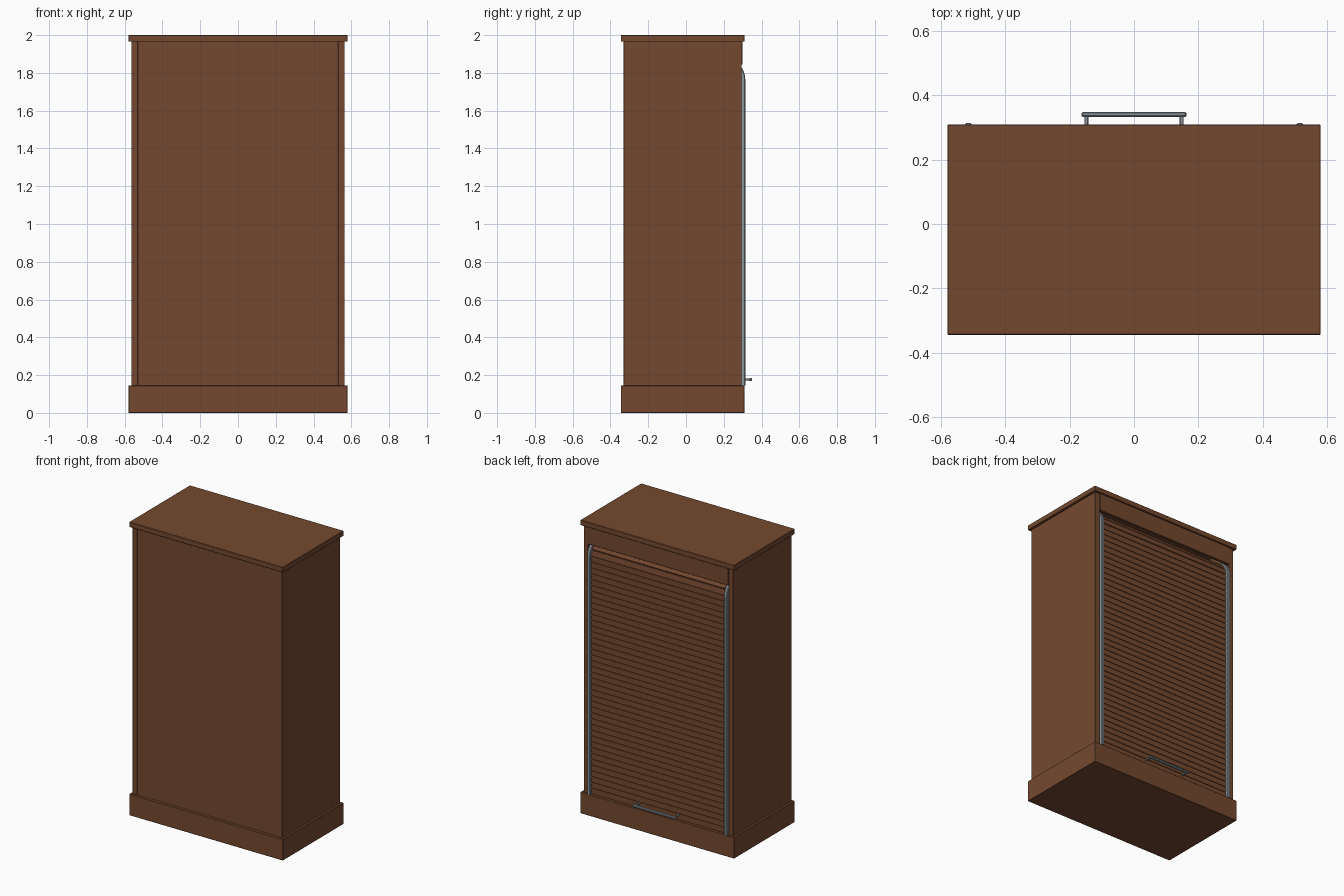
import bpy, bmesh
from math import sin, cos, pi
from mathutils import Matrix, Vector

old = bpy.data.objects.get("Cube")
if old:
    bpy.data.objects.remove(old, do_unlink=True)


def material(name, rgb):
    m = bpy.data.materials.new(name)
    m.use_nodes = True
    m.diffuse_color = (*rgb, 1)
    m.node_tree.nodes["Principled BSDF"].inputs["Base Color"].default_value = (*rgb, 1)
    return m


WOOD = material("brown wood", (0.175, 0.066, 0.029))
STEEL = material("grey steel", (0.27, 0.31, 0.34))


def add_object(name, bm, mat):
    bmesh.ops.recalc_face_normals(bm, faces=bm.faces)
    mesh = bpy.data.meshes.new(name)
    bm.to_mesh(mesh)
    bm.free()
    mesh.materials.append(mat)
    ob = bpy.data.objects.new(name, mesh)
    bpy.context.collection.objects.link(ob)
    return ob


def box(name, lo, hi, mat=WOOD, bevel=0.002):
    lo, hi = Vector(lo), Vector(hi)
    bm = bmesh.new()
    bmesh.ops.create_cube(bm, size=1, matrix=Matrix.Translation((lo + hi) / 2)
                          @ Matrix.Diagonal((*(hi - lo), 1)))
    ob = add_object(name, bm, mat)
    if bevel:
        mod = ob.modifiers.new("soft edges", "BEVEL")
        mod.width = bevel
        mod.segments = 1
    return ob


# Carcass
box("plinth", (-0.58, -0.345, 0), (0.58, 0.31, 0.145))
box("top_board", (-0.58, -0.345, 1.965), (0.58, 0.31, 2))
box("front_panel", (-0.535, -0.325, 0.14), (0.535, -0.305, 1.97), bevel=0)
box("header_board", (-0.53, 0.28, 1.845), (0.53, 0.3, 1.967))
for side, s in (("left", 1), ("right", -1)):
    xs = sorted((s * 0.53, s * 0.565))
    box(side + "_side_panel", (xs[0], -0.33, 0.14), (xs[1], 0.295, 1.97))

# Track followed by the shutter: straight up, then bending inward
BOTTOM, BEND, RADIUS = 0.145, 1.765, 0.1


def track(distance, y):
    """Position (y, z) and lean angle at a distance along the track."""
    straight = BEND - BOTTOM
    if distance <= straight:
        return y, BOTTOM + distance, 0
    a = min((distance - straight) / RADIUS, pi / 2)
    return y - RADIUS * (1 - cos(a)), BEND + RADIUS * sin(a), a


# Tambour slats
PITCH = 0.0395
bm = bmesh.new()
for i in range(45):
    y, z, lean = track((i + 0.5) * PITCH, 0.286)
    made = bmesh.ops.create_cube(bm, size=1, matrix=Matrix.Translation((0, y, z))
                                 @ Matrix.Rotation(lean, 4, "X")
                                 @ Matrix.Diagonal((1.055, 0.018, PITCH - 0.001, 1)))
    edges = {e for v in made["verts"] for e in v.link_edges
             if abs(e.verts[0].co.x - e.verts[1].co.x) > 0.5}
    bmesh.ops.bevel(bm, geom=list(edges), offset=0.005, segments=2,
                    profile=0.5, affect="EDGES")
add_object("tambour_slats", bm, WOOD)

# Steel guide rails swept along the track
for side, s in (("left", 1), ("right", -1)):
    bm = bmesh.new()
    straight = BEND - BOTTOM
    rings = []
    for d in [0] + [straight + RADIUS * pi / 2 * k / 8 for k in range(9)]:
        y, z, lean = track(d, 0.303)
        ring = []
        for dx, dn in ((-0.011, -0.011), (-0.011, 0.007), (-0.007, 0.011),
                       (0.007, 0.011), (0.011, 0.007), (0.011, -0.011)):
            ring.append(bm.verts.new((s * 0.516 + dx, y + dn * cos(lean),
                                      z + dn * sin(lean))))
        rings.append(ring)
    for a, b in zip(rings, rings[1:]):
        for k in range(6):
            n = (k + 1) % 6
            bm.faces.new((a[k], a[n], b[n], b[k]))
    bm.faces.new(rings[0])
    bm.faces.new(rings[-1])
    add_object(side + "_guide_rail", bm, STEEL)

# Pull handle
box("handle_bar", (-0.163, 0.333, 0.169), (0.163, 0.349, 0.185), STEEL, 0.004)
for side, s in (("left", 1), ("right", -1)):
    box(side + "_handle_post", (s * 0.148 - 0.006, 0.285, 0.171),
        (s * 0.148 + 0.006, 0.338, 0.183), STEEL, 0.002)
